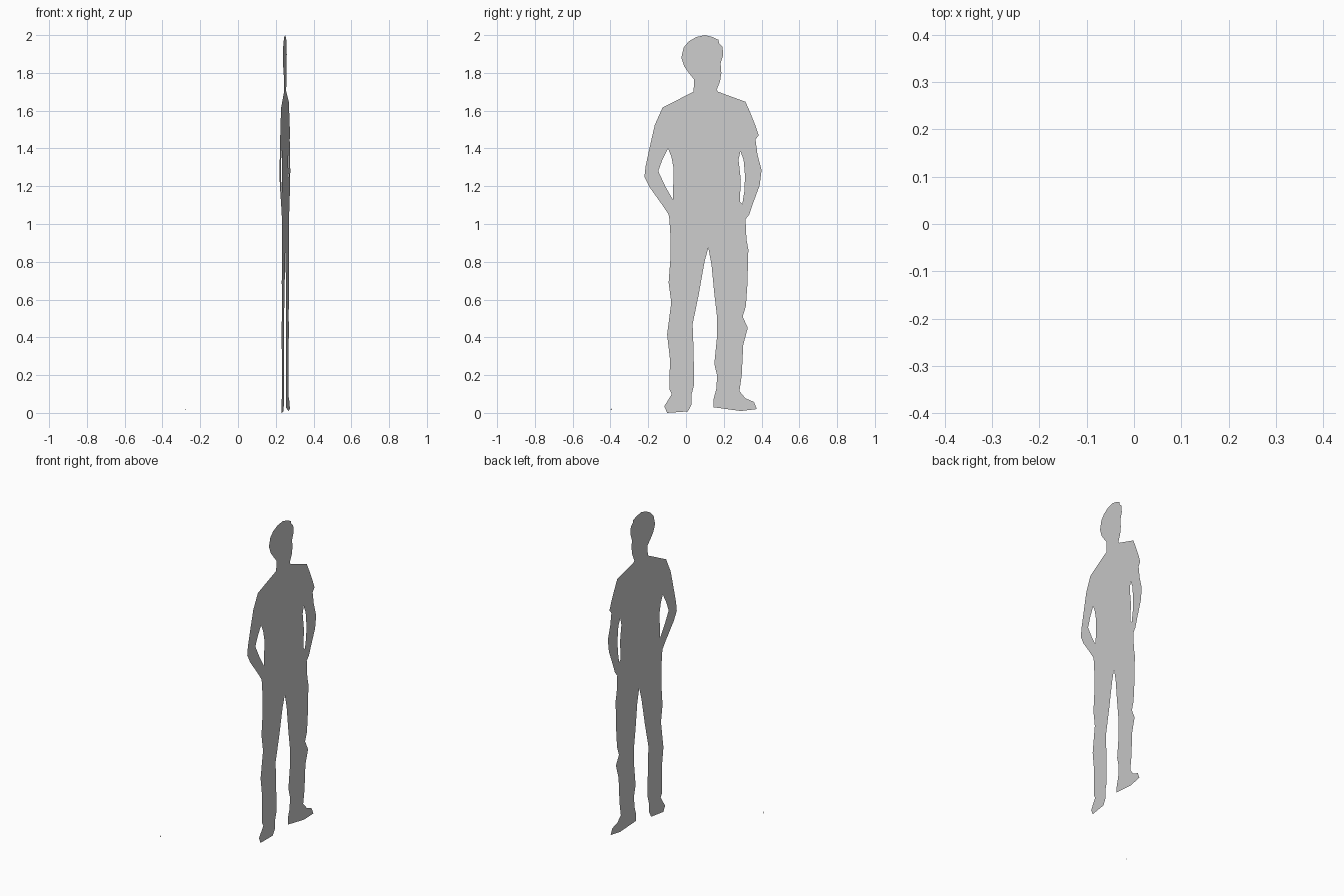
import bpy, bmesh

# Flat cut-out figure standing in one slightly turned vertical plane
SLOPE, OFFSET = 0.092, 0.240


def flat_part(name, *loops, offset=OFFSET):
    """Fill an outline (first loop) with optional holes; points are (y, z)."""
    bm = bmesh.new()
    edges = []
    for loop in loops:
        vs = [bm.verts.new((offset + SLOPE * y, y, z)) for y, z in loop]
        edges += [bm.edges.new((a, b)) for a, b in zip(vs, vs[1:] + vs[:1])]
    bmesh.ops.triangle_fill(bm, edges=edges, use_beauty=True, normal=(1, -SLOPE, 0))
    bm.normal_update()
    for f in bm.faces:
        if f.normal.x < 0:
            f.normal_flip()
    bmesh.ops.dissolve_limit(bm, angle_limit=0.001, verts=[], edges=bm.edges[:])
    mesh = bpy.data.meshes.new(name)
    bm.to_mesh(mesh)
    bm.free()
    ob = bpy.data.objects.new(name, mesh)
    bpy.context.collection.objects.link(ob)
    return ob


# Head and neck
flat_part("head", [
    (.04, 1.7), (.043, 1.765), (.015, 1.80), (-.01, 1.835), (-.025, 1.88),
    (-.012, 1.935), (.015, 1.967), (.055, 1.99), (.1, 2.0), (.14, 1.99),
    (.172, 1.975), (.175, 1.957), (.193, 1.94), (.197, 1.895), (.183, 1.85),
    (.187, 1.80), (.18, 1.755), (.162, 1.71), (.17, 1.7)])

# Torso with both arms, and the gaps between arms and waist
torso = [
    (.04, 1.7), (.17, 1.7), (.315, 1.647), (.34, 1.59), (.37, 1.515), (.385, 1.47),
    (.368, 1.447), (.378, 1.37), (.4, 1.285), (.39, 1.205), (.355, 1.11),
    (.335, 1.05), (.315, 1.025), (.118, 1.025), (-.088, 1.025), (-.092, 1.05),
    (-.125, 1.10), (-.193, 1.195), (-.22, 1.25), (-.214, 1.305), (-.188, 1.425),
    (-.165, 1.525), (-.124, 1.617), (.02, 1.69)]
left_gap = [
    (-.095, 1.40), (-.125, 1.34), (-.147, 1.28), (-.11, 1.2), (-.07, 1.13),
    (-.065, 1.29), (-.077, 1.355)]
right_gap = [
    (.288, 1.385), (.305, 1.34), (.312, 1.26), (.31, 1.18), (.298, 1.105),
    (.285, 1.12), (.29, 1.235), (.278, 1.34)]
flat_part("torso_and_arms", torso, left_gap, right_gap)

# Leg and shoe on the +y side
flat_part("right_leg", [
    (.118, 1.025), (.315, 1.025), (.32, .92), (.33, .865), (.325, .68),
    (.317, .565), (.30, .51), (.327, .45), (.303, .36), (.295, .20),
    (.283, .115), (.315, .077), (.36, .058), (.375, .02), (.29, .01),
    (.145, .03), (.145, .07), (.16, .125), (.165, .195), (.15, .26),
    (.163, .39), (.163, .52), (.15, .63), (.135, .785), (.118, .875)])

# Leg and shoe on the -y side
flat_part("left_leg", [
    (.118, 1.025), (.118, .875), (.098, .80), (.067, .625), (.035, .47),
    (.04, .335), (.043, .15), (.03, .10), (.03, .045), (.01, .008),
    (-.1, 0), (-.115, .035), (-.075, .10), (-.088, .125), (-.085, .285),
    (-.10, .415), (-.078, .585), (-.092, .69), (-.083, .81), (-.083, .945),
    (-.088, 1.025)])

# Tiny stray chip beside the figure
flat_part("chip", [(-.4, .015), (-.391, .015), (-.396, .024)], offset=-.24)
